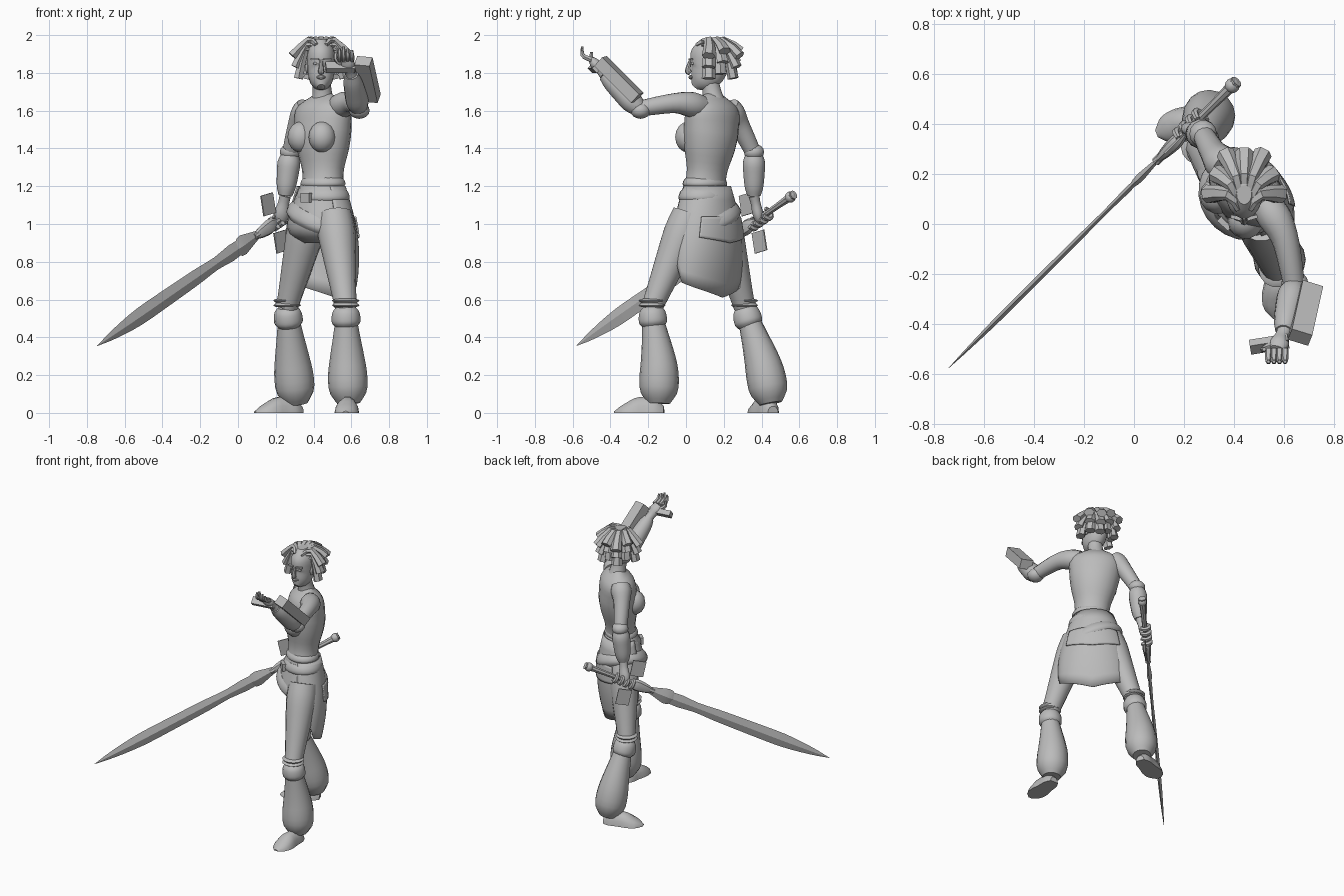
import bpy
from math import sin, cos, pi, radians
from mathutils import Vector

if "Cube" in bpy.data.objects:
    bpy.data.objects.remove(bpy.data.objects["Cube"], do_unlink=True)

GREY = (0.5, 0.5, 0.5, 1)
material = bpy.data.materials.new("plain grey")
material.use_nodes = True
material.diffuse_color = GREY
material.node_tree.nodes["Principled BSDF"].inputs["Base Color"].default_value = GREY

# World axes, and the turned axes of the torso and hips
ACROSS, DEPTH, UP = Vector((1, 0, 0)), Vector((0, 1, 0)), Vector((0, 0, 1))
LEFT = (ACROSS * .75 - DEPTH * .67).normalized()
BACK = UP.cross(LEFT)
SIDES = {"left": 1, "right": -1}


def make(name, vertices, faces, sharp=40):
    mesh = bpy.data.meshes.new(name)
    mesh.from_pydata(vertices, [], faces)
    mesh.materials.append(material)
    mesh.polygons.foreach_set("use_smooth", [True] * len(faces))
    mesh.set_sharp_from_angle(angle=radians(sharp))
    part = bpy.data.objects.new(name, mesh)
    bpy.context.collection.objects.link(part)
    return part


def blend(values, t):
    """Smooth curve through evenly spaced numbers or points."""
    last = len(values) - 1
    i = min(int(t * last), max(last - 1, 0))
    f = t * last - i
    before, a, b, after = (values[max(0, min(last, k))] for k in range(i - 1, i + 3))
    pull_a, pull_b = (b - before) / 2, (after - a) / 2
    return a + pull_a * f + ((b - a) * 3 - pull_a * 2 - pull_b) * f**2 + ((a - b) * 2 + pull_a + pull_b) * f**3


def grid(rows, columns, closed):
    """Quads joining neighbouring rows of points."""
    quads = []
    for row in range(rows - 1):
        for k in range(columns if closed else columns - 1):
            a, b = row * columns + k, row * columns + (k + 1) % columns
            quads.append((a, b, b + columns, a + columns))
    return quads


def tube(name, path, widths, flat=(1,), side=ACROSS, sides=14, steps=12, sharp=40):
    """Capped skin along a smooth path; flat is depth divided by width."""
    points = [blend(path, i / steps) for i in range(steps + 1)]
    vertices = []
    for i, point in enumerate(points):
        ahead = (points[min(i + 1, steps)] - points[max(i - 1, 0)]).normalized()
        wide = (side - ahead * side.dot(ahead)).normalized()
        deep = ahead.cross(wide) * blend(flat, i / steps)
        for k in range(sides):
            turn = 2 * pi * k / sides
            vertex = point + (wide * cos(turn) + deep * sin(turn)) * blend(widths, i / steps)
            vertex.z = max(vertex.z, 0)
            vertices.append(vertex)
    faces = grid(steps + 1, sides, True)
    faces += [tuple(reversed(range(sides))), tuple(range(len(vertices) - sides, len(vertices)))]
    return make(name, vertices, faces, sharp)


def ball(name, centre, radius, tall=1):
    turns = [pi * (i / 8 - .5) * .98 for i in range(9)]
    tube(name, [centre + UP * radius * tall * sin(a) for a in turns], [radius * cos(a) for a in turns], steps=8)


def box(name, centre, size, along, facing):
    along = along.normalized()
    third = along.cross(facing).normalized()
    axes = (along, third.cross(along), third)
    signs = [(i, j, k) for i in (-1, 1) for j in (-1, 1) for k in (-1, 1)]
    corners = [centre + sum((a * s * g / 2 for a, s, g in zip(axes, size, sign)), Vector()) for sign in signs]
    make(name, corners, [(0, 1, 3, 2), (4, 6, 7, 5), (0, 4, 5, 1), (2, 3, 7, 6), (0, 2, 6, 4), (1, 5, 7, 3)])


# Landmarks of the body
WAIST, CHEST = Vector((.45, .1, 1.18)), Vector((.45, .13, 1.46))
COLLAR, HEAD = Vector((.45, .15, 1.69)), Vector((.44, .12, 1.85))
HIPS = Vector((.44, .11, 1))

# Torso, bust and neck
tube("torso", [WAIST, CHEST, COLLAR], [.12, .116, .15, .168, .165, .05], (.9, .85, .8, .65, .6), LEFT, 20, 18)
for side, sign in SIDES.items():
    ball(side + "_breast", CHEST + LEFT * .075 * sign - BACK * .09, .072, 1.15)
tube("neck", [COLLAR - UP * .06, HEAD - UP * .06], [.065, .05, .05])

# Head and face
CHIN, CROWN = HEAD - UP * .125 - DEPTH * .075, HEAD + UP * .13
tube("head", [CHIN, HEAD - UP * .03, CROWN], [.02, .055, .07, .074, .07, .03], (1, 1.3, 1.4, 1.4), sides=18)
FACE = HEAD - DEPTH * .095
tube("nose", [FACE + UP * .02, FACE - DEPTH * .015 - UP * .035, FACE - UP * .05], [.008, .012, .017, .01], sides=8)
MOUTH = FACE - UP * .073 + DEPTH * .01
tube("lips", [MOUTH - ACROSS * .025, MOUTH - DEPTH * .01, MOUTH + ACROSS * .025], [.004, .012, .004], side=UP, sides=8)
for side, sign in SIDES.items():
    outward = ACROSS * sign
    box(side + "_brow", FACE + outward * .033 + UP * .022, (.042, .014, .01), outward + DEPTH * .3, DEPTH)
    ball(side + "_eye", FACE + outward * .03 + DEPTH * .012, .012, .6)
    ear = HEAD + outward * .072
    tube(side + "_ear", [ear - UP * .05, ear + UP * .01], [.008, .012, .006], (2,), sides=8)

# Hair: three tiers of chunky locks swept back from the brow
for tier in range(3):
    for i in range(7):
        turn = radians(90) * (i / 3 - 1)
        outward = ACROSS * sin(turn) * .8 + DEPTH * cos(turn)
        root = HEAD + outward * .03 + UP * (.095 - tier * .03) - DEPTH * (.06 - tier * .02)
        bend = HEAD + outward * (.08 + tier * .01) + UP * (.125 - tier * .025)
        end = HEAD + outward * (.19 - tier * .02 - i % 2 * .02) + UP * (.04 - tier * .06 + i % 2 * .025)
        tube("hair_lock", [root, bend, end], [.016, .026, .037], (.75,), outward.cross(UP), 6, 4, 25)


# Arms: upper arm, elbow pad, bracer and palm
def arm(side, shoulder, middle, elbow, wrist, palm):
    tube(side + "_upper_arm", [shoulder, middle, elbow], [.06, .068, .055, .048, .042])
    ball(side + "_elbow_pad", elbow + (elbow - wrist) * .05, .055, .8)
    tube(side + "_bracer", [elbow, wrist], [.045, .06, .057, .05, .036])
    tube(side + "_palm", [wrist, palm], [.03, .03, .04, .03], (1, .6))


PALM, WRIST = Vector((.57, -.5, 1.87)), Vector((.6, -.43, 1.79))
ELBOW = Vector((.64, -.25, 1.61))
arm("left", COLLAR + LEFT * .1 - UP * .07, Vector((.6, -.05, 1.64)), ELBOW, WRIST, PALM)
arm("right", COLLAR - LEFT * .11 - UP * .07, Vector((.32, .28, 1.53)), Vector((.275, .36, 1.37)),
    Vector((.25, .36, 1.15)), Vector((.22, .39, 1.01)))

# Open left hand with the forearm block and palm slab
for i in range(4):
    knuckle = PALM + ACROSS * (i - 1.5) * .022
    tip = knuckle + UP * (.07 - abs(i - 1) * .01) - DEPTH * .05
    tube("left_finger", [knuckle, knuckle - DEPTH * .045 + UP * .02, tip], [.015, .013, .007], sides=6, steps=5)
THUMB = PALM - ACROSS * .05
tube("left_thumb", [WRIST.lerp(PALM, .5), THUMB, THUMB + UP * .04], [.017, .014, .008], sides=6, steps=5)
box("arm_block", (ELBOW + WRIST) / 2 + ACROSS * .065 - DEPTH * .015 + UP * .065, (.28, .085, .065),
    WRIST - ELBOW, ACROSS - DEPTH * .4)
box("palm_slab", PALM - ACROSS * .03 + DEPTH * .02 - UP * .04, (.155, .05, .035), ACROSS + DEPTH * .16, DEPTH + UP)

# Sword: handle, guard, blade and guard plates
POMMEL, POINT = Vector((.41, .57, 1.155)), Vector((-.745, -.58, .355))
AIM = (POINT - POMMEL).normalized()
EDGE = (UP - AIM * AIM.z).normalized()
FLAT = AIM.cross(EDGE)


def on_sword(t):
    return POMMEL.lerp(POINT, t)


ball("pommel", on_sword(.015), .03)
tube("sword_handle", [POMMEL, on_sword(.28)], [.025, .017, .017, .018], side=EDGE, sides=8)
tube("sword_guard", [on_sword(.18), on_sword(.27)], [.02, .04, .034, .02], (.7,), EDGE, 8)
tube("blade_shoulder", [on_sword(.26), on_sword(.36)], [.022, .03, .045, .056, .035], (.3,), EDGE, 4, 6, 10)
tube("sword_blade", [on_sword(.34), POINT], [.04, .045, .035, .042, .045, .047, .047, .035, .018, .001], (.26,),
     EDGE, 4, 18, 10)
for name, sign in (("upper", 1), ("lower", -1)):
    box(name + "_guard_plate", on_sword(.187) + EDGE * .11 * sign, (.09, .11, .008), AIM + EDGE * .25, EDGE)

# Right fingers curled around the grip
for i in range(4):
    grip = on_sword(.125 + i * .022)
    curl = [grip + (FLAT * sin(a) - EDGE * cos(a)) * .03 for a in (-1, 0, 1, 2, 3)]
    tube("right_finger", curl, [.014, .016, .012], side=AIM, sides=6, steps=8)

# Hips and the bands wrapped round them
tube("hips", [WAIST + UP * .03, HIPS + UP * .03, HIPS - UP * .1], [.122, .155, .19, .185, .1], (.85, .75), LEFT, 20)


def band(name, centre, width, height, tilt=0):
    axis = (UP + LEFT * tilt) * height / 2
    tube(name, [centre - axis, centre + axis], [width * .9, width, width * .96, width * .85], (.85,), LEFT, 24, 8)


band("waist_rim", WAIST + UP * .04, .128, .05)
band("belt", WAIST - UP * .03, .152, .07)
band("slanted_sash", HIPS + UP * .03, .2, .08, .4)
box("belt_knot", WAIST - UP * .04 - BACK * .13, (.06, .05, .03), LEFT, UP)


# Cloth hung behind, flaring with its drop from the waist
def cloth(name, span, top, hem, gap):
    rows, columns, vertices = 9, 31, []
    for row in range(rows):
        for k in range(columns):
            away = 2 * k / (columns - 1) - 1
            z = top + (hem(abs(away)) - top) * row / (rows - 1)
            drop = (WAIST.z - z) / .6
            width = .145 + .09 * sin(drop * 2.4) + gap
            turn = radians(span) * away
            out = LEFT * sin(turn) * width + BACK * cos(turn) * width * (.86 - drop * .35)
            vertices.append(Vector((HIPS.x, HIPS.y, z)) + out)
    part = make(name, vertices, grid(rows, columns, False))
    part.modifiers.new("thickness", "SOLIDIFY").thickness = .008


cloth("back_skirt", 120, 1.2, lambda away: .61 + away * .12 + max(0, away - .67) * .9, 0)
cloth("skirt_overlay", 50, 1.04, lambda away: .9 + away * .03, .012)

# Legs: thigh, ruffle, cuff, bell-shaped shin and foot
LEGS = {"left": [(.51, .02, 1.05), (.57, -.18, .56), (.585, -.145, .05), (.57, -.38, 0)],
        "right": [(.38, .18, 1.05), (.26, .31, .56), (.31, .45, .05), (.09, .36, 0)]}
for side, joints in LEGS.items():
    hip, knee, ankle, toe = map(Vector, joints)
    shin = knee.lerp(ankle, .2)
    calf = shin.lerp(ankle, .5) + DEPTH * .015
    tube(side + "_thigh", [hip, knee], [.095, .1, .085, .068, .058])
    tube(side + "_knee_ruffle", [knee, knee + UP * .045], [.056, .073, .06, .073, .05], sharp=20)
    tube(side + "_cuff", [shin, knee], [.06, .075, .076, .068, .05])
    tube(side + "_bell", [shin + UP * .02, calf, ankle], [.06, .072, .09, .103, .1, .06], sides=16)
    heel = ankle + (ankle - toe) * .12
    heel.z = 0
    tube(side + "_foot", [heel, toe], [.03, .05, .055, .065, .055, .015], (1.2, 1.7, 1.4, .8, .6),
         (toe - heel).cross(UP))
